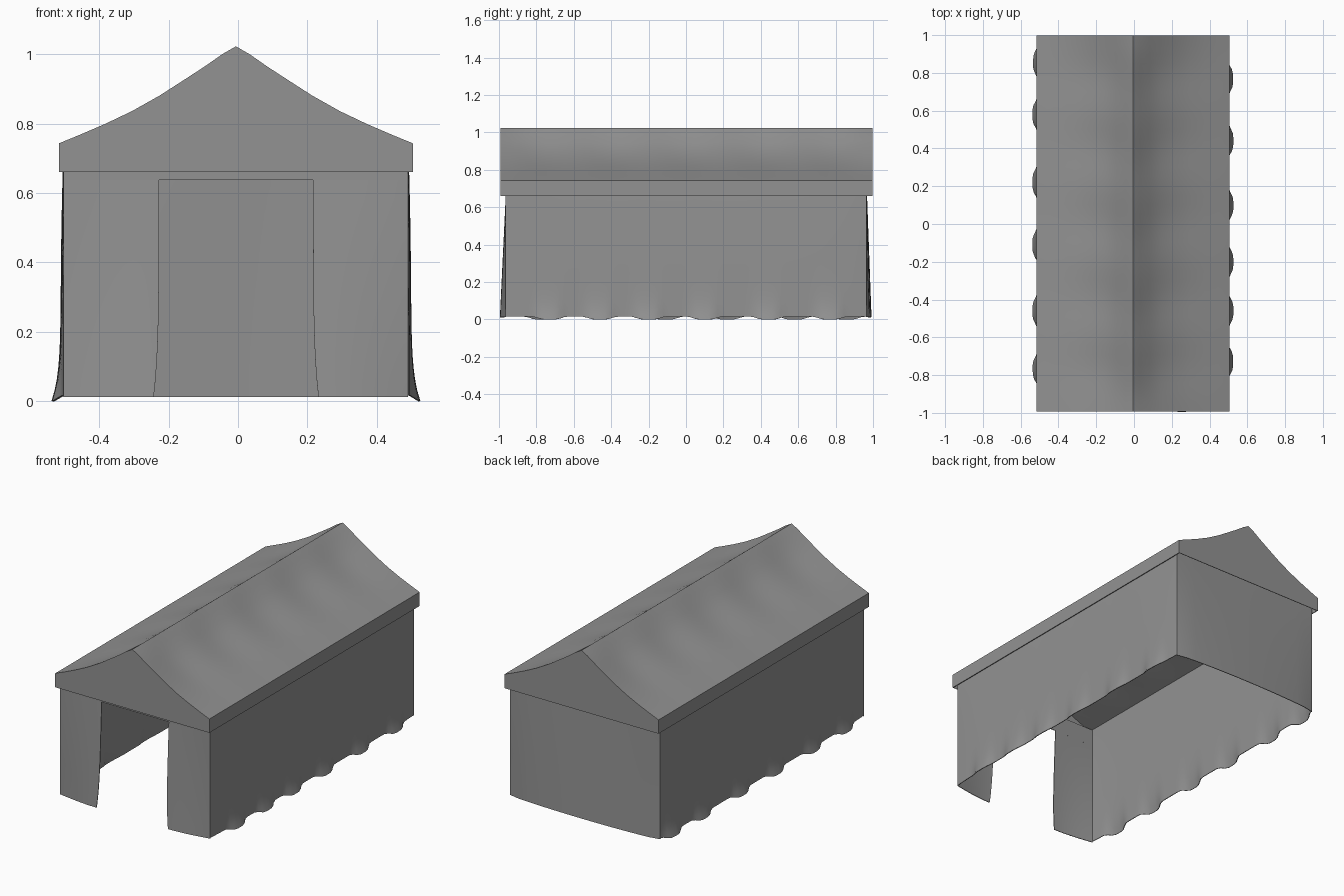
import bpy, bmesh, math

if "Cube" in bpy.data.objects:
    bpy.data.objects.remove(bpy.data.objects["Cube"])

CX = -0.006           # ridge line offset
HALF_W = 0.497        # wall half width
HALF_L = 0.965        # wall half length
WALL_TOP = 0.742      # walls reach the underside of the roof
DOOR_TOP = 0.638

canvas = bpy.data.materials.new("grey canvas")
canvas.use_nodes = True
GREY = (0.29, 0.29, 0.29, 1)
canvas.diffuse_color = GREY
bsdf = canvas.node_tree.nodes["Principled BSDF"]
bsdf.inputs["Base Color"].default_value = GREY
bsdf.inputs["Roughness"].default_value = 0.9


def finish(bm, name, thickness):
    """Turn a bmesh into a smooth, thin cloth object."""
    mesh = bpy.data.meshes.new(name)
    bm.to_mesh(mesh)
    bm.free()
    mesh.materials.append(canvas)
    obj = bpy.data.objects.new(name, mesh)
    bpy.context.collection.objects.link(obj)
    bpy.ops.object.select_all(action="DESELECT")
    obj.select_set(True)
    bpy.context.view_layer.objects.active = obj
    solid = obj.modifiers.new("cloth thickness", "SOLIDIFY")
    solid.thickness = thickness
    solid.offset = -1
    bpy.ops.object.modifier_apply(modifier=solid.name)
    bpy.ops.object.shade_smooth_by_angle(angle=math.radians(30))


def add_grid(bm, nu, nv, place):
    """Add a grid of quads; place(u, v) maps 0..1 to a point."""
    rows = [[bm.verts.new(place(i / nu, j / nv)) for i in range(nu + 1)]
            for j in range(nv + 1)]
    for low, high in zip(rows, rows[1:]):
        for i in range(nu):
            bm.faces.new((low[i], low[i + 1], high[i + 1], high[i]))
    return rows


# Long walls: straight corners, a slight belly and curled lobes at the hem
def side_wall(name, side, lobes):
    def place(u, v):
        y = side * HALF_L * (2 * u - 1)
        curl = sum(math.exp(-((y - c) / 0.07) ** 4) for c in lobes)
        belly = 0.009 * (1 - (2 * u - 1) ** 8) * (1 - v ** 3)
        out = belly + 0.026 * curl * (1 - v) ** 10
        z = 0.016 - 0.016 * min(1, curl)
        return (CX + side * (HALF_W + out), y, z + v * (WALL_TOP - z))

    bm = bmesh.new()
    add_grid(bm, 80, 24, place)
    finish(bm, name, 0.004)


side_wall("left_wall", 1, (0.77, 0.44, 0.1, -0.2, -0.46, -0.73))
side_wall("right_wall", -1, (0.86, 0.58, 0.22, -0.11, -0.46, -0.77))


# End panels: pinned at the corners, swelling outward towards the ground
def end_panel(name, side, x0, x1, z0, z1, swell, spread=(0, 0)):
    """swell(t) is the outward bulge at the foot, t running from x0 to x1."""
    def place(u, v):
        t = u if side < 0 else 1 - u
        drop = (1 - v) ** 5
        a, b = x0 + spread[0] * drop, x1 + spread[1] * drop
        out = swell(t) * (1 - v)
        return (a + (b - a) * t, side * (HALF_L + out), z0 + (z1 - z0) * v)

    bm = bmesh.new()
    add_grid(bm, 16, 12, place)
    finish(bm, name, 0.004)


LEFT, RIGHT = CX + HALF_W, CX - HALF_W
end_panel("back_wall", 1, RIGHT, LEFT, 0.012, WALL_TOP,
          lambda t: 0.027 * math.sqrt(max(0, math.sin(math.pi * t))))
end_panel("front_right_flap", -1, RIGHT, -0.228, 0.012, DOOR_TOP,
          lambda t: 0.028 * math.sin(math.pi / 2 * t), (0, -0.015))
end_panel("front_left_flap", -1, 0.217, LEFT, 0.012, DOOR_TOP,
          lambda t: 0.03 * math.cos(math.pi / 2 * t), (0.015, 0))
end_panel("door_header", -1, RIGHT, LEFT, DOOR_TOP, WALL_TOP, lambda t: 0)

# Roof: swept canopy with valance, closed by a gable at each end
HALF_PROFILE = [(0.511, 0.66), (0.511, 0.743), (0.45, 0.768), (0.38, 0.798),
                (0.3, 0.836), (0.22, 0.881), (0.15, 0.926), (0.09, 0.965),
                (0.04, 1.0), (0, 1.023)]
PROFILE = HALF_PROFILE + [(-x, z) for x, z in reversed(HALF_PROFILE[:-1])]
Y0, Y1, BAYS = -0.992, 0.998, 5


def roof_point(u, v):
    x, z = PROFILE[round(v * (len(PROFILE) - 1))]
    across = max(0, min(1, (z - 0.743) / 0.28))
    inside = 1 - (2 * u - 1) ** 8
    billow = 0.65 + 0.35 * math.sin(math.pi * BAYS * u) ** 2
    sag = math.sin(math.pi * across ** 1.7) * inside * billow
    return (CX + x, Y0 + (Y1 - Y0) * u, z - 0.032 * sag)


bm = bmesh.new()
rows = add_grid(bm, 40, len(PROFILE) - 1, roof_point)
for column in (0, -1):
    bm.faces.new([row[column] for row in rows])
bmesh.ops.recalc_face_normals(bm, faces=bm.faces)
# an open shell needs its sides checked: the ridge must face upward
bm.normal_update()
if sum(f.normal.z for f in bm.faces) < 0:
    bmesh.ops.reverse_faces(bm, faces=bm.faces)
finish(bm, "roof_canopy", 0.005)
